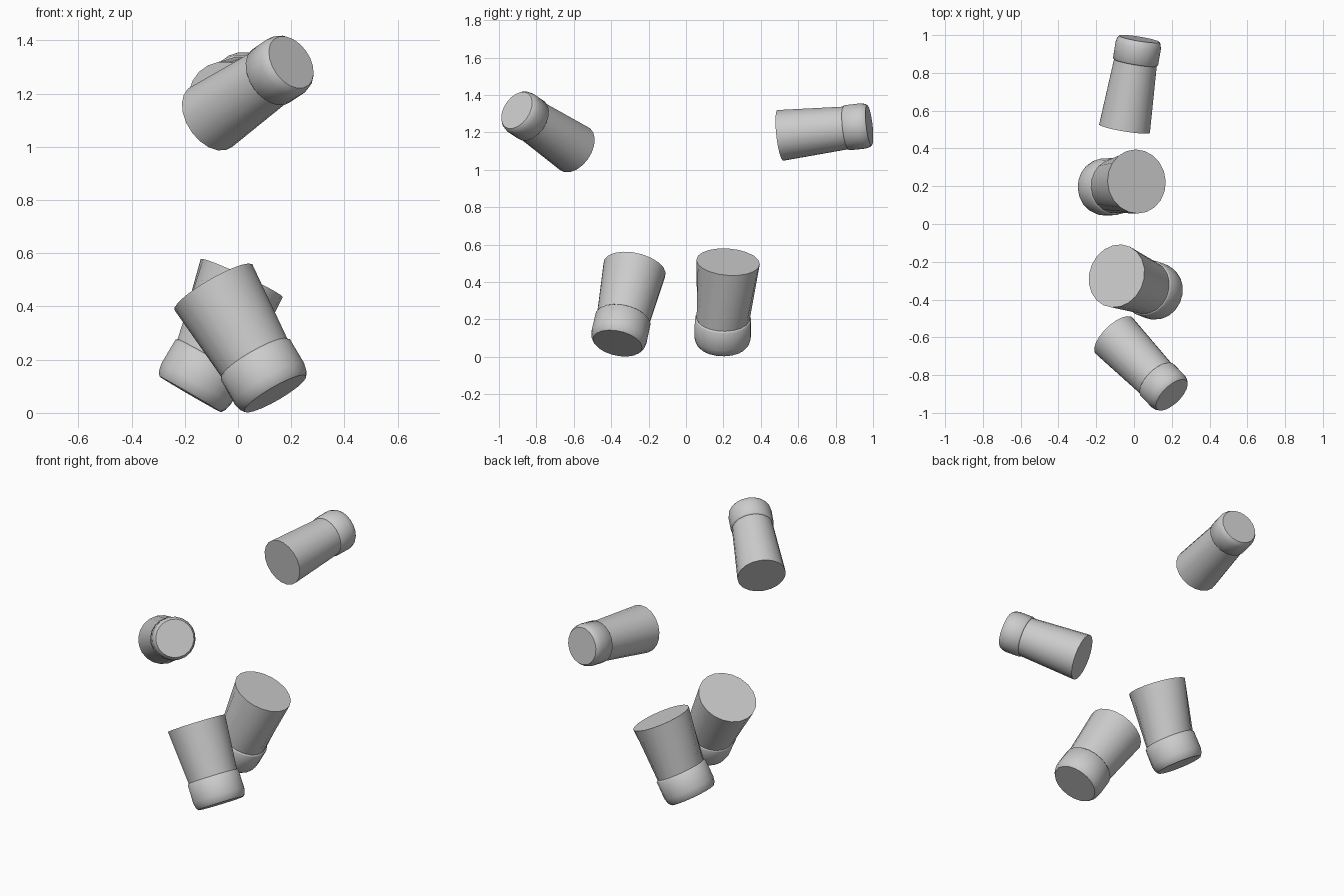
import bpy, bmesh, math
from mathutils import Vector

if "Cube" in bpy.data.objects:
    bpy.data.objects.remove(bpy.data.objects["Cube"])

SIDES = 20


def ring(bm, centre, axis, radius):
    # circle of vertices perpendicular to the axis
    rot = Vector((0, 0, 1)).rotation_difference(axis)
    verts = []
    for i in range(SIDES):
        a = 2 * math.pi * i / SIDES
        verts.append(bm.verts.new(centre + rot @ Vector((radius * math.cos(a), radius * math.sin(a), 0))))
    return verts


def loft(name, sections):
    # closed skin through (centre, axis, radius) sections
    bm = bmesh.new()
    rings = [ring(bm, c, n, r) for c, n, r in sections]
    for a, b in zip(rings, rings[1:]):
        for i in range(SIDES):
            j = (i + 1) % SIDES
            bm.faces.new((a[i], a[j], b[j], b[i]))
    bm.faces.new(rings[0])
    bm.faces.new(rings[-1])
    bmesh.ops.recalc_face_normals(bm, faces=bm.faces)
    mesh = bpy.data.meshes.new(name)
    bm.to_mesh(mesh)
    bm.free()
    ob = bpy.data.objects.new(name, mesh)
    bpy.context.collection.objects.link(ob)
    bpy.ops.object.select_all(action='DESELECT')
    bpy.context.view_layer.objects.active = ob
    ob.select_set(True)
    bpy.ops.object.shade_smooth_by_angle(angle=math.radians(50))


def limb(name, wide, end, size, wide_axis=None, end_axis=None):
    # tapered sleeve plus a bevelled cuff at its narrow end
    wide, end = Vector(wide), Vector(end)
    n1 = Vector(wide_axis).normalized() if wide_axis else (end - wide).normalized()
    n2 = Vector(end_axis).normalized() if end_axis else (end - wide).normalized()
    at = lambda d: end - n2 * d * size
    loft(name + "_sleeve", [(wide, n1, 0.170 * size), (at(0.14), n2, 0.142 * size)])
    loft(name + "_cuff", [(at(0.158), n2, 0.143 * size), (at(0.150), n2, 0.151 * size),
                          (at(0.045), n2, 0.152 * size), (at(0.015), n2, 0.145 * size),
                          (at(0), n2, 0.134 * size)])


# arms
limb("front_arm", (-0.104, -0.593, 1.11), (0.20, -0.905, 1.318), 0.81)
limb("back_arm", (-0.05, 0.505, 1.184), (0.028, 0.98, 1.238), 0.81)
# legs
limb("front_leg", (-0.092, -0.275, 0.472), (0.14, -0.366, 0.072), 1.0)
limb("back_leg", (0.014, 0.225, 0.507), (-0.18, 0.195, 0.07), 1.0,
     wide_axis=(-0.42, -0.07, -0.9), end_axis=(-0.5, -0.02, -0.86))
